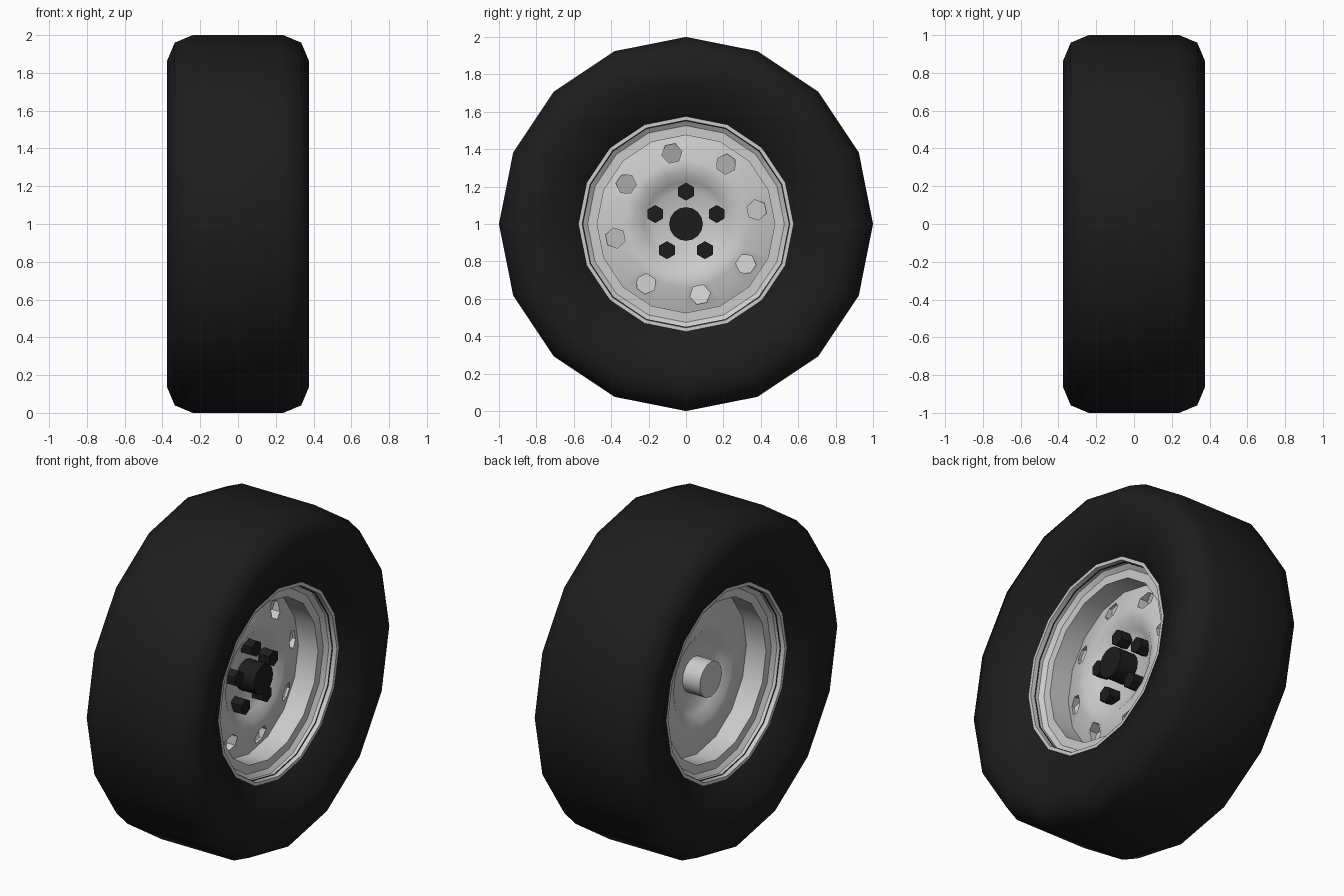
import bpy, bmesh
from math import sin, cos, pi, radians
from mathutils import Vector, Matrix

if "Cube" in bpy.data.objects:
    bpy.data.objects.remove(bpy.data.objects["Cube"])

AXLE_Z = 1.0


def material(name, v):
    m = bpy.data.materials.new(name)
    m.diffuse_color = (v, v, v, 1)
    m.use_nodes = True
    m.node_tree.nodes["Principled BSDF"].inputs["Base Color"].default_value = m.diffuse_color
    return m


def finish(ob, mat=None, angle=30):
    bpy.ops.object.select_all(action='DESELECT')
    ob.select_set(True)
    bpy.context.view_layer.objects.active = ob
    bpy.ops.object.shade_smooth_by_angle(angle=radians(angle))
    if mat:
        ob.data.materials.append(mat)


def lathe(name, profile, closed=False, sides=16):
    """Revolve (x, radius) points around the wheel axle."""
    bm = bmesh.new()
    rings = []
    for x, r in profile:
        if r == 0:
            rings.append([bm.verts.new((x, 0, AXLE_Z))] * sides)
        else:
            rings.append([bm.verts.new((x, r * sin(2 * pi * i / sides),
                                        AXLE_Z + r * cos(2 * pi * i / sides)))
                          for i in range(sides)])
    pairs = list(zip(rings, rings[1:]))
    if closed:
        pairs.append((rings[-1], rings[0]))
    for a, b in pairs:
        for i in range(sides):
            j = (i + 1) % sides
            bm.faces.new(list(dict.fromkeys((a[i], a[j], b[j], b[i]))))
    bmesh.ops.recalc_face_normals(bm, faces=bm.faces)
    me = bpy.data.meshes.new(name)
    bm.to_mesh(me)
    bm.free()
    ob = bpy.data.objects.new(name, me)
    bpy.context.collection.objects.link(ob)
    return ob


def mirrored(half):
    return half + [(-x, r) for x, r in reversed(half)]


def prism(name, sides, radius, x0, x1, y=0.0, z=0.0, spin=0.0):
    """Cylinder along x, from x0 to x1, at (y, z) from the axle."""
    bpy.ops.mesh.primitive_cylinder_add(vertices=sides, radius=radius, depth=x1 - x0)
    ob = bpy.context.object
    ob.name = name
    ob.data.transform(Matrix.Translation(((x0 + x1) / 2, y, AXLE_Z + z))
                      @ Matrix.Rotation(spin, 4, 'X') @ Matrix.Rotation(pi / 2, 4, 'Y'))
    return ob


rubber = material("rubber", 0.012)
black = material("black_metal", 0.012)

# Tyre
tyre = lathe("tyre", mirrored([(0.24, 0.55), (0.27, 0.575), (0.355, 0.74), (0.375, 0.865),
                               (0.335, 0.96), (0.24, 1.0)]))
finish(tyre, rubber, 60)

# Rim: dished disc, stepped barrel and flange, same on both sides
rim = lathe("rim", mirrored([(0.05, 0), (0.05, 0.18), (0.075, 0.225), (0.112, 0.28), (0.115, 0.34),
                             (0.07, 0.475), (0.2, 0.475), (0.2, 0.55), (0.27, 0.555),
                             (0.27, 0.578), (0.24, 0.578), (0.18, 0.5)]))

# Hexagonal pockets in the outer disc, floors leaning towards the axle
for k in range(8):
    a = radians(11.25 + 45 * k)
    cutter = prism("pocket_cutter", 6, 0.055, 0.0, 0.2)
    for v in cutter.data.vertices:
        p = v.co - Vector((0, 0, AXLE_Z))
        if p.x < 0.1:
            p.x = 0.045 + 0.4 * p.z
        p.z += 0.385
        v.co = Matrix.Rotation(a - pi / 2, 3, 'X') @ p + Vector((0, 0, AXLE_Z))
    mod = rim.modifiers.new("pocket", 'BOOLEAN')
    mod.operation = 'DIFFERENCE'
    mod.solver = 'EXACT'
    mod.object = cutter
    bpy.context.view_layer.objects.active = rim
    bpy.ops.object.modifier_apply(modifier=mod.name)
    bpy.data.objects.remove(cutter)
finish(rim, angle=35)

# Hub cap outside, axle stub inside
finish(prism("hub_cap", 16, 0.09, 0.03, 0.17), black)
finish(prism("axle_stub", 16, 0.105, -0.165, -0.03))

# Five lug nuts
for k in range(5):
    a = 2 * pi * k / 5
    finish(prism("lug_nut", 6, 0.048, 0.035, 0.123, 0.173 * sin(a), 0.173 * cos(a), pi / 2), black)
